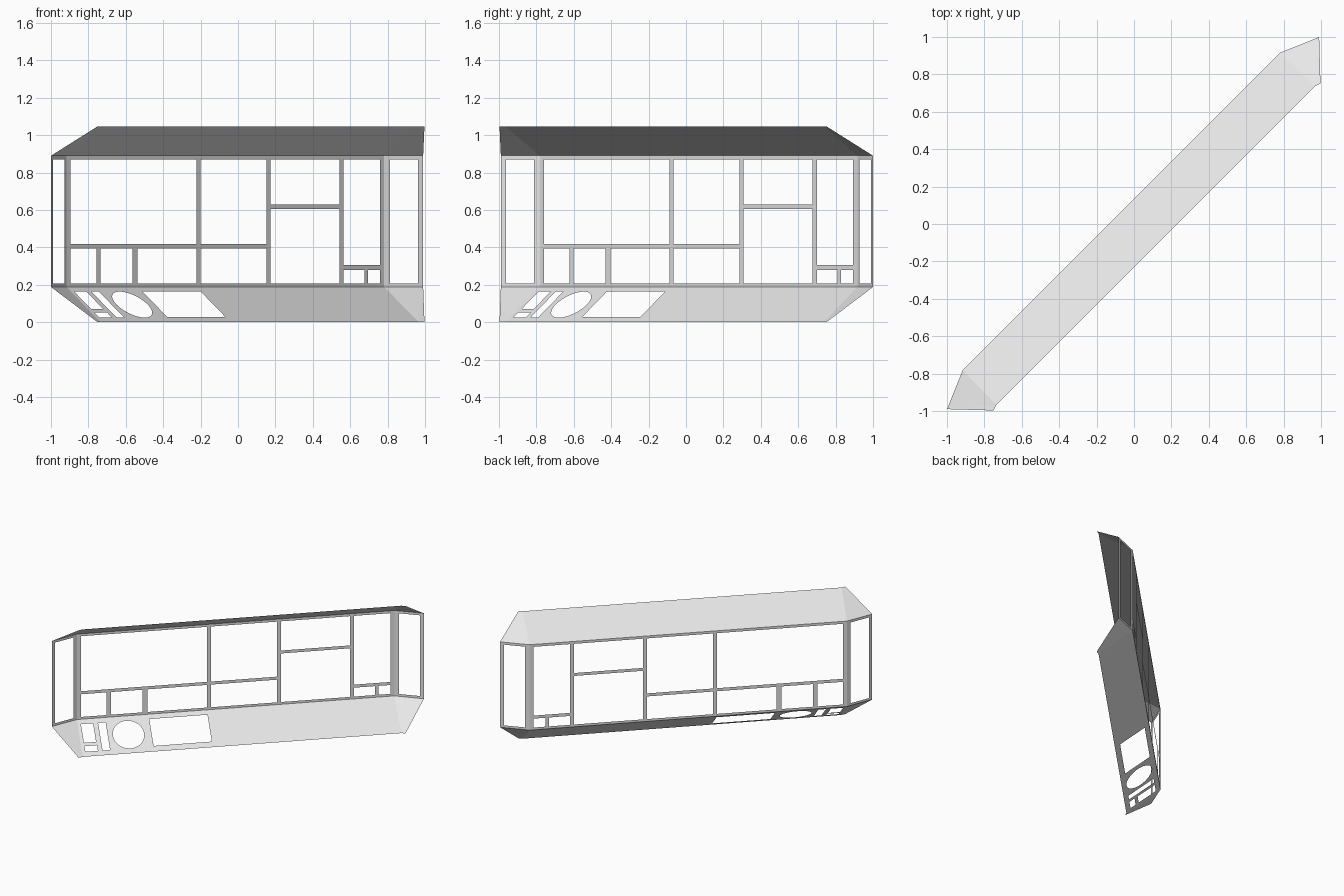
import bpy, bmesh, math
from mathutils import Vector

cube = bpy.data.objects.get("Cube")
if cube:
    bpy.data.objects.remove(cube, do_unlink=True)

grey = bpy.data.materials.new("light_grey")
grey.use_nodes = True
grey.diffuse_color = (0.8, 0.8, 0.8, 1)
grey.node_tree.nodes["Principled BSDF"].inputs["Base Color"].default_value = (0.8, 0.8, 0.8, 1)

# Key points of the plan: (along the wall, across the wall), mirrored at both ends
CORNER, TIP = Vector((1.2, -0.095)), Vector((1.407, -0.007))
EDGE, EDGE_TIP = Vector((1.205, 0.163)), Vector((1.236, 0.174))
SILL, HEAD, FLOOR, ROOF = 0.188, 0.89, 0.0, 1.047


def place(u, v, z):
    """The wall runs diagonally across the plan."""
    r = math.sqrt(0.5)
    return Vector(((u + v) * r, (u - v) * r, z))


def rect(a, b, c, d):
    return [(a, c), (b, c), (b, d), (a, d)]


def sheet(name, outline, holes, to_world):
    """Flat sheet with openings, filled in 2D and then placed."""
    bm = bmesh.new()
    for loop in [outline] + holes:
        vs = [bm.verts.new((p[0], p[1], 0)) for p in loop]
        for i, v in enumerate(vs):
            bm.edges.new((v, vs[i - 1]))
    bmesh.ops.triangle_fill(bm, use_beauty=True, edges=bm.edges[:], normal=(0, 0, 1))
    for v in bm.verts:
        v.co = to_world(v.co.x, v.co.y)
    bm.normal_update()
    # Faces look out of the shell, away from its open side
    outward = place(0, -1, 0)
    bmesh.ops.reverse_faces(bm, faces=[f for f in bm.faces if f.normal.dot(outward) < 0])
    me = bpy.data.meshes.new(name)
    bm.to_mesh(me)
    bm.free()
    me.materials.append(grey)
    ob = bpy.data.objects.new(name, me)
    bpy.context.collection.objects.link(ob)
    return ob


# Main window frame with its panes
LOW, HIGH = 0.207, 0.87
panes = [
    rect(-1.17, -0.219, 0.418, HIGH),
    rect(-0.188, 0.31, 0.418, HIGH),
    rect(-1.17, -0.976, LOW, 0.393),
    rect(-0.945, -0.704, LOW, 0.393),
    rect(-0.666, -0.219, LOW, 0.393),
    rect(-0.188, 0.31, LOW, 0.393),
    rect(0.341, 0.863, 0.63, HIGH),
    rect(0.341, 0.863, LOW, 0.606),
    rect(0.894, 1.168, 0.305, HIGH),
    rect(0.894, 1.052, LOW, 0.28),
    rect(1.078, 1.168, LOW, 0.28),
]
sheet("main_window_frame", rect(-CORNER.x, CORNER.x, SILL, HEAD), panes,
      lambda u, z: place(u, CORNER.y, z))

# Angled window frames at both ends
for side, word in ((-1, "right"), (1, "left")):
    def end_point(s, z, side=side):
        p = CORNER.lerp(TIP, s)
        return place(side * p.x, p.y, z)
    sheet(word + "_end_window_frame", rect(0, 1, SILL, HEAD),
          [rect(0.15, 0.87, LOW, HIGH)], end_point)

# Sloping lower panel openings: four rectangles and a circle
slope = math.hypot(EDGE.y - CORNER.y, SILL - FLOOR)
circle = [(-0.834 + 0.118 * math.cos(a), 0.5 + 0.118 / slope * math.sin(a))
          for a in (math.tau * i / 40 for i in range(40))]
cutouts = [
    rect(-0.66, -0.22, 0.13, 0.85),
    rect(-1.047, -0.99, 0.13, 0.87),
    rect(-1.177, -1.085, 0.13, 0.63),
    rect(-1.177, -1.082, 0.72, 0.87),
    circle,
]

# Sloping lower and upper panels, each with a facet at either end
for word, z0, z1, holes in (("lower", SILL, FLOOR, cutouts), ("upper", HEAD, ROOF, [])):
    def panel_point(u, t):
        return place(u, CORNER.y + (EDGE.y - CORNER.y) * t, z0 + (z1 - z0) * t)
    outline = [(-CORNER.x, 0), (CORNER.x, 0), (EDGE.x, 1), (-EDGE.x, 1)]
    sheet(word + "_panel", outline, holes, panel_point)

    for side, end in ((-1, "right"), (1, "left")):
        def facet_point(u, v):
            at_wall = v < 0
            return place(side * u, v, z0 if at_wall else z1)
        sheet(f"{word}_{end}_facet", [CORNER, TIP, EDGE_TIP, EDGE], [], facet_point)
